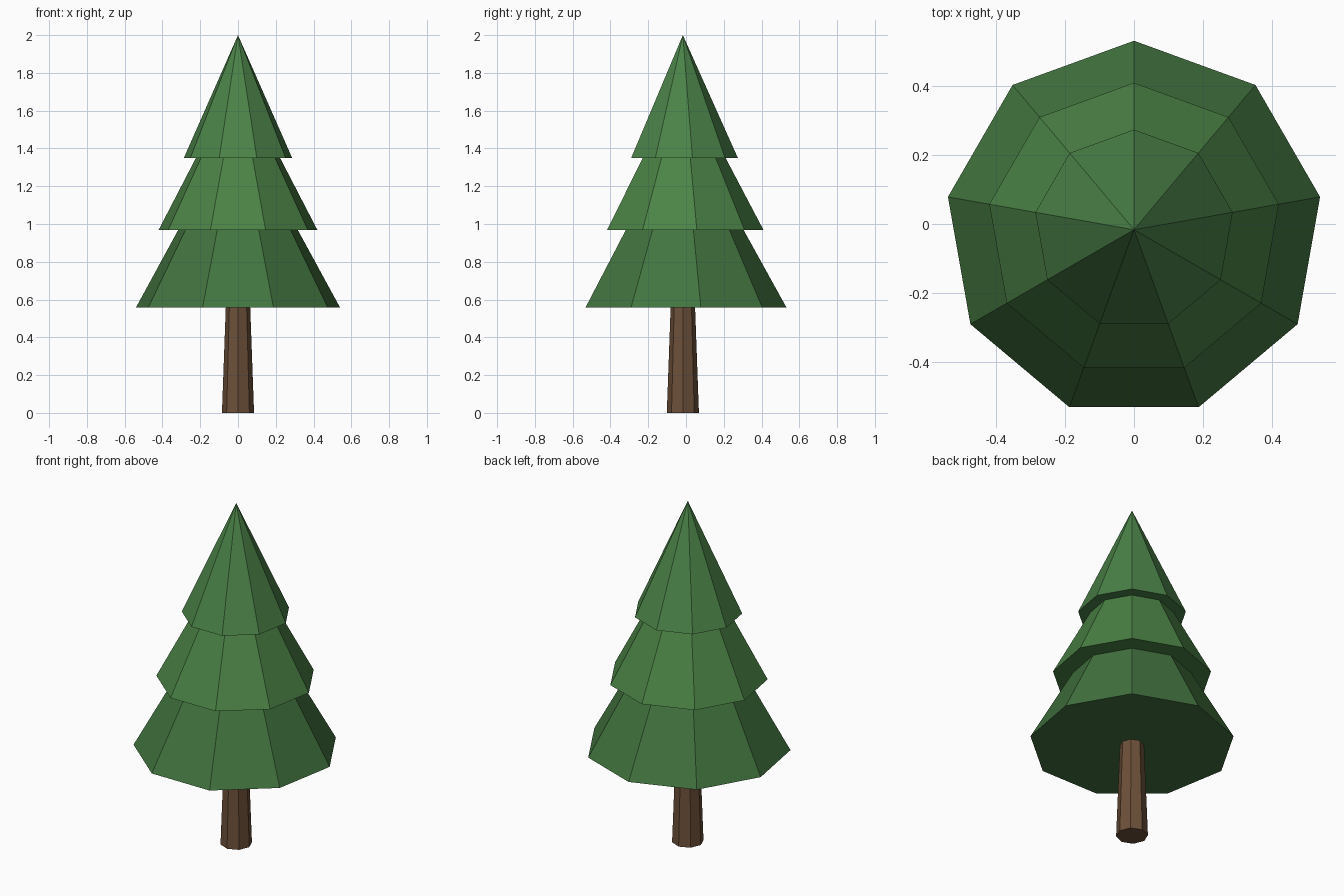
import bpy

if "Cube" in bpy.data.objects:
    bpy.data.objects.remove(bpy.data.objects["Cube"])

CENTER_Y = -0.0166  # odd-sided tiers: shift so the bounds centre on y = 0


def material(name, rgb):
    mat = bpy.data.materials.new(name)
    mat.diffuse_color = (*rgb, 1)
    mat.use_nodes = True
    mat.node_tree.nodes["Principled BSDF"].inputs["Base Color"].default_value = mat.diffuse_color
    return mat


def cone(name, sides, r_bottom, r_top, z0, z1, mat):
    bpy.ops.mesh.primitive_cone_add(
        vertices=sides, radius1=r_bottom, radius2=r_top, depth=z1 - z0,
        location=(0, CENTER_Y, (z0 + z1) / 2))
    obj = bpy.context.object
    obj.name = name
    obj.data.materials.append(mat)
    return obj


# Tapered eight-sided trunk, reaching a little into the foliage
bark = material("bark", (0.15, 0.08, 0.04))
cone("trunk", 8, 0.085, 0.0625, 0.0, 0.62, bark)

# Three nested nine-sided foliage cones: radius, base height, tip height, colour
tiers = [
    ("lower_foliage", 0.549, 0.557, 1.55, (0.055, 0.175, 0.05)),
    ("middle_foliage", 0.427, 0.968, 1.78, (0.07, 0.225, 0.06)),
    ("upper_foliage", 0.291, 1.35, 2.0, (0.07, 0.225, 0.065)),
]
for name, radius, z0, z1, rgb in tiers:
    cone(name, 9, radius, 0, z0, z1, material(name + "_green", rgb))
